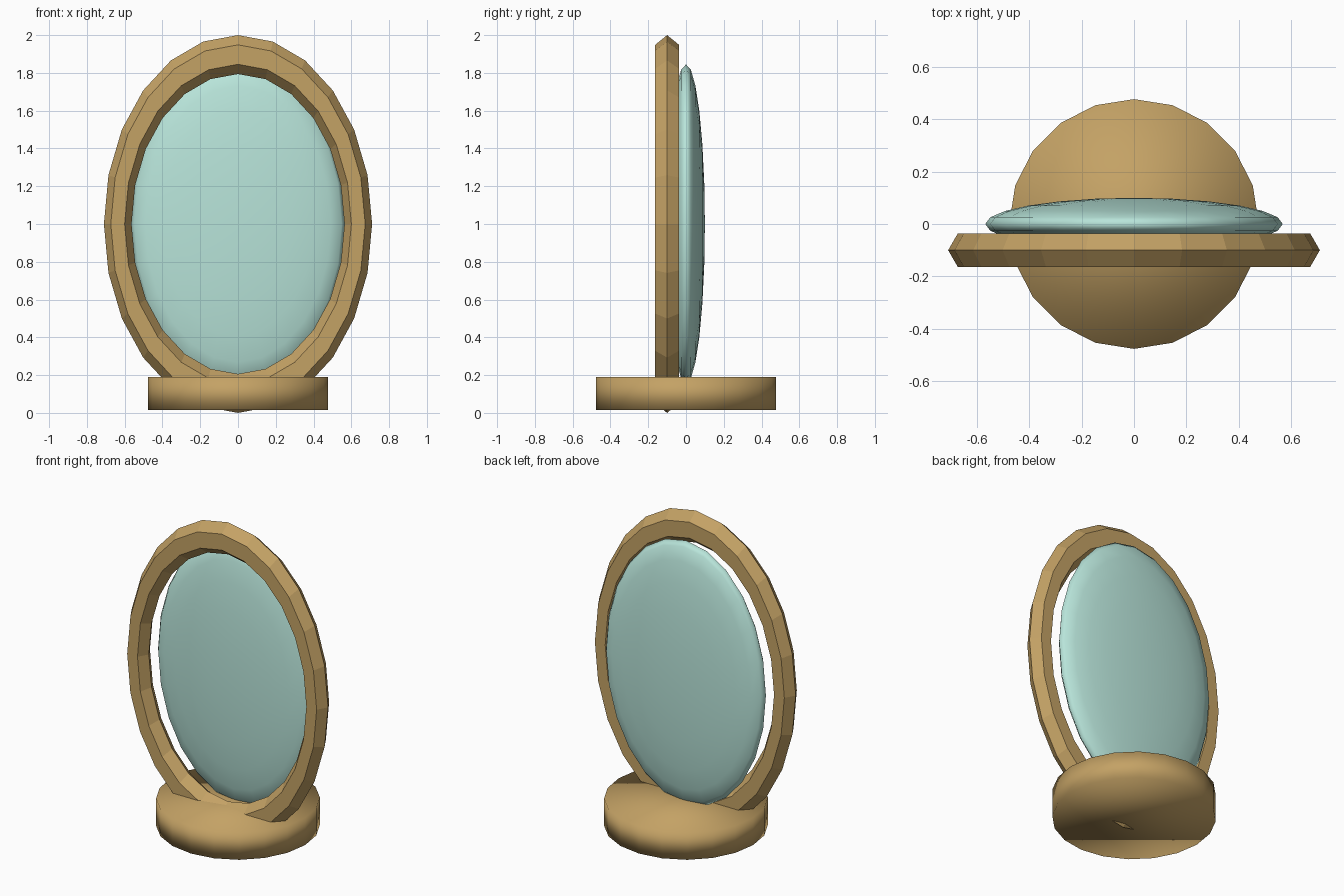
import bpy
import math

if "Cube" in bpy.data.objects:
    bpy.data.objects.remove(bpy.data.objects["Cube"])


def material(name, colour):
    mat = bpy.data.materials.new(name)
    mat.diffuse_color = (*colour, 1.0)
    mat.use_nodes = True
    mat.node_tree.nodes["Principled BSDF"].inputs["Base Color"].default_value = mat.diffuse_color
    return mat


wood = material("wood", (0.55, 0.36, 0.13))
glass = material("glass", (0.48, 0.78, 0.70))


def finish(name, mat, scale=(1, 1, 1), smooth=False):
    """Name the active object, scale it, bake the transform and shade it."""
    ob = bpy.context.object
    ob.name = name
    bpy.ops.object.transform_apply(location=False, rotation=True, scale=False)
    ob.scale = scale
    bpy.ops.object.transform_apply(location=False, rotation=False, scale=True)
    if smooth:
        bpy.ops.object.shade_smooth()
    else:
        bpy.ops.object.shade_flat()
    ob.data.materials.append(mat)
    return ob


UPRIGHT = (math.pi / 2, 0, 0)

# Oval frame: faceted ring with a six-sided section
bpy.ops.mesh.primitive_torus_add(
    major_radius=0.897, minor_radius=0.103, major_segments=24,
    minor_segments=6, location=(0, -0.1, 1.0), rotation=UPRIGHT)
finish("mirror_frame", wood, scale=(0.71, 0.71, 1.0))

# Mirror glass: thin lens sitting just behind the frame
bpy.ops.mesh.primitive_uv_sphere_add(
    segments=24, ring_count=12, radius=1.0, location=(0, 0, 1.0), rotation=UPRIGHT)
finish("mirror_glass", glass, scale=(0.568, 0.1, 0.845), smooth=True)

# Round foot, shaded smooth all over
bpy.ops.mesh.primitive_cylinder_add(
    vertices=20, radius=0.477, depth=0.175, location=(0, 0, 0.103))
finish("base", wood, smooth=True)
